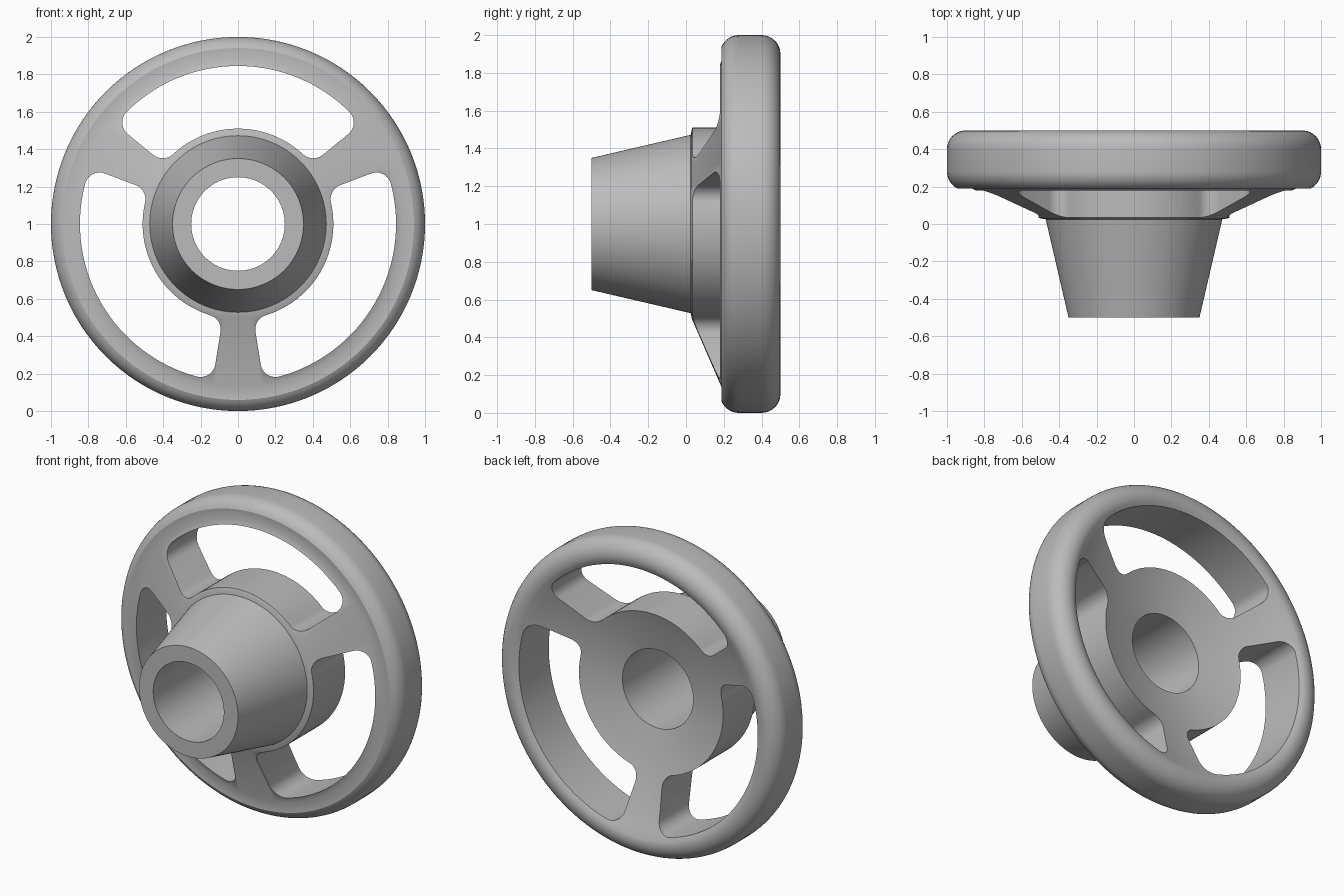
import bpy, bmesh
from math import pi, sin, cos, asin, radians

if "Cube" in bpy.data.objects:
    bpy.data.objects.remove(bpy.data.objects["Cube"])

grey = bpy.data.materials.new("plain grey")
grey.use_nodes = True
colour = (0.5, 0.5, 0.5, 1)
grey.diffuse_color = colour
grey.node_tree.nodes["Principled BSDF"].inputs["Base Color"].default_value = colour

SEGMENTS = 128


def arc(cx, cy, r, start, end, n):
    """Points on a circular arc, angles in radians."""
    return [(cx + r * cos(start + (end - start) * i / n),
             cy + r * sin(start + (end - start) * i / n)) for i in range(n + 1)]


def make_object(name, bm):
    bmesh.ops.recalc_face_normals(bm, faces=bm.faces)
    mesh = bpy.data.meshes.new(name)
    bm.to_mesh(mesh)
    bm.free()
    mesh.materials.append(grey)
    obj = bpy.data.objects.new(name, mesh)
    bpy.context.collection.objects.link(obj)
    return obj


def lathe(name, profile):
    """Revolve a closed (radius, y) profile about the wheel axis."""
    bm = bmesh.new()
    rings = []
    for k in range(SEGMENTS):
        a = 2 * pi * k / SEGMENTS
        rings.append([bm.verts.new((r * cos(a), y, 1 + r * sin(a))) for r, y in profile])
    for k in range(SEGMENTS):
        p, q = rings[k], rings[(k + 1) % SEGMENTS]
        for i in range(len(profile)):
            j = (i + 1) % len(profile)
            bm.faces.new((p[i], p[j], q[j], q[i]))
    return make_object(name, bm)


# Tapered hub, conical web, rounded rim and dished back in one profile
profile = [(0.25, -0.5), (0.35, -0.5), (0.472, 0.025), (0.5, 0.03), (0.875, 0.193)]
profile += arc(0.9, 0.28, 0.1, radians(-66), 0, 8)
profile += arc(0.9, 0.4, 0.1, 0, radians(108), 10)
profile += [(0.82, 0.468), (0.7, 0.42), (0.6, 0.383), (0.5, 0.35), (0.4, 0.32), (0.25, 0.285)]
wheel = lathe("handwheel", profile)


def window_outline(inner, outer, fillet, spoke_half_angle, middle):
    """Annular sector with four rounded corners."""
    half = pi / 3 - spoke_half_angle
    turn_out = asin(fillet / (outer - fillet))
    turn_in = asin(fillet / (inner + fillet))
    a, b = half - turn_out, half - turn_in
    ro, ri = outer - fillet, inner + fillet
    pts = arc(0, 0, outer, -a, a, 32)
    pts += arc(ro * cos(a), ro * sin(a), fillet, a, half + pi / 2, 10)[1:]
    pts += arc(ri * cos(b), ri * sin(b), fillet, half + pi / 2, b + pi, 10)
    pts += arc(0, 0, inner, b, -b, 24)[1:]
    pts += arc(ri * cos(b), -ri * sin(b), fillet, pi - b, 1.5 * pi - half, 10)[1:]
    pts += arc(ro * cos(a), -ro * sin(a), fillet, 1.5 * pi - half, 2 * pi - a, 10)[:-1]
    c, s = cos(middle), sin(middle)
    return [(x * c - z * s, x * s + z * c) for x, z in pts]


# Three windows between the spokes
bm = bmesh.new()
for middle in (90, 210, 330):
    outline = window_outline(0.51, 0.845, 0.08, radians(9.2), radians(middle))
    front = bm.faces.new([bm.verts.new((x, -0.2, 1 + z)) for x, z in outline])
    made = bmesh.ops.extrude_face_region(bm, geom=[front])["geom"]
    bmesh.ops.translate(bm, vec=(0, 1, 0),
                        verts=[v for v in made if isinstance(v, bmesh.types.BMVert)])
cutter = make_object("window_cutter", bm)
cutter.hide_render = True

cut = wheel.modifiers.new("windows", "BOOLEAN")
cut.operation = "DIFFERENCE"
cut.solver = "EXACT"
cut.object = cutter
bpy.context.view_layer.objects.active = wheel
wheel.select_set(True)
bpy.ops.object.modifier_apply(modifier=cut.name)
bpy.data.objects.remove(cutter)
bpy.ops.object.shade_smooth_by_angle(angle=radians(30))
